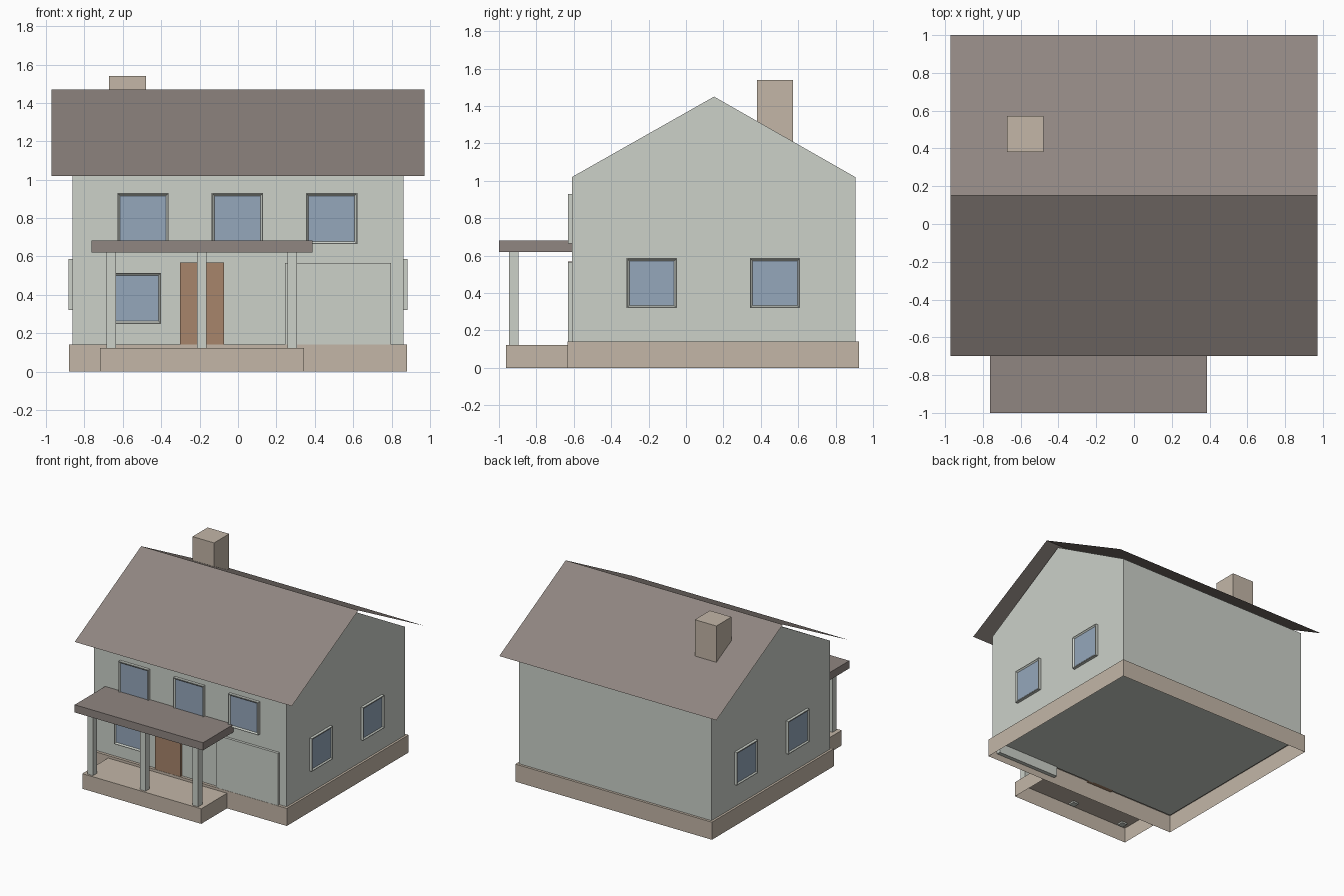
import bpy, bmesh
from mathutils import Matrix, Vector

cube = bpy.data.objects.get("Cube")
if cube:
    bpy.data.objects.remove(cube, do_unlink=True)


def material(name, rgb):
    linear = [((c / 255 + 0.055) / 1.055) ** 2.4 for c in rgb] + [1]
    mat = bpy.data.materials.new(name)
    mat.use_nodes = True
    mat.diffuse_color = linear
    shader = next(n for n in mat.node_tree.nodes if n.type == 'BSDF_PRINCIPLED')
    shader.inputs["Base Color"].default_value = linear
    shader.inputs["Roughness"].default_value = 0.9
    return mat


SIDING = material("pale green siding", (204, 209, 201))
STONE = material("tan stone", (195, 182, 167))
ROOFING = material("brown grey roofing", (144, 134, 129))
GLASS = material("blue glass", (149, 167, 187))
WOOD = material("brown wood", (167, 133, 107))


def finish(name, bm, *mats):
    mesh = bpy.data.meshes.new(name)
    bm.to_mesh(mesh)
    bm.free()
    for mat in mats:
        mesh.materials.append(mat)
    obj = bpy.data.objects.new(name, mesh)
    bpy.context.collection.objects.link(obj)
    return obj


def box_mesh(x, y, z):
    """Box spanning the given (low, high) ranges."""
    bm = bmesh.new()
    size = [b - a for a, b in (x, y, z)]
    centre = [(a + b) / 2 for a, b in (x, y, z)]
    bmesh.ops.create_cube(bm, size=1, matrix=Matrix.Translation(centre) @ Matrix.Diagonal((*size, 1)))
    return bm


def box(name, x, y, z, mat, open_bottom=False):
    bm = box_mesh(x, y, z)
    if open_bottom:
        bm.normal_update()
        under = [f for f in bm.faces if f.normal.z < -0.9]
        bmesh.ops.delete(bm, geom=under, context='FACES')
    return finish(name, bm, mat)


def extrude_x(name, profile, half, mat, closed):
    """Sweep a (y, z) profile along x."""
    bm = bmesh.new()
    verts = [bm.verts.new((-half, y, z)) for y, z in profile]
    if closed:
        geom = [bm.faces.new(verts)]
    else:
        geom = [bm.edges.new(pair) for pair in zip(verts, verts[1:])]
    kept = bmesh.ops.extrude_face_region(bm, geom=geom, use_keep_orig=True) if closed \
        else bmesh.ops.extrude_edge_only(bm, edges=geom)
    moved = [v for v in kept["geom"] if isinstance(v, bmesh.types.BMVert)]
    bmesh.ops.translate(bm, verts=moved, vec=(2 * half, 0, 0))
    bmesh.ops.recalc_face_normals(bm, faces=bm.faces)
    if not closed and sum(f.normal.z for f in bm.faces) < 0:
        bmesh.ops.reverse_faces(bm, faces=bm.faces)
    return finish(name, bm, mat)


def window(name, location, turn=0):
    """Raised frame facing -y before turning, with a recessed pane."""
    bm = box_mesh((-0.134, 0.134), (-0.022, 0.02), (-0.133, 0.133))
    bm.normal_update()
    front = min(bm.faces, key=lambda f: f.calc_center_median().y)
    bmesh.ops.inset_region(bm, faces=[front], thickness=0.006, depth=0)
    bmesh.ops.inset_region(bm, faces=[front], thickness=0.014, depth=0)
    bmesh.ops.translate(bm, verts=front.verts, vec=(0, 0.009, 0))
    front.material_index = 1
    obj = finish(name, bm, SIDING, GLASS)
    obj.matrix_world = Matrix.Translation(Vector(location)) @ Matrix.Rotation(turn, 4, 'Z')


# House body and base
extrude_x("house_walls", [(-0.61, 0.13), (0.905, 0.13), (0.905, 1.02), (0.15, 1.45), (-0.61, 1.02)],
          0.862, SIDING, True)
box("foundation", (-0.88, 0.88), (-0.633, 0.925), (0, 0.142), STONE, True)

# Thin gable roof and chimney
extrude_x("main_roof", [(-0.7, 1.02), (0.15, 1.47), (1.0, 1.02)], 0.972, ROOFING, False)
box("chimney", (-0.673, -0.48), (0.38, 0.573), (1.15, 1.54), STONE)

# Porch
box("porch_deck", (-0.72, 0.345), (-0.963, -0.633), (0, 0.122), STONE, True)
box("porch_roof", (-0.762, 0.387), (-1.0, -0.6), (0.62, 0.682), ROOFING)
for i, x in enumerate((-0.66, -0.189, 0.282)):
    box(f"porch_column_{i + 1}", (x - 0.025, x + 0.025), (-0.947, -0.895), (0.11, 0.63), SIDING)

# Doors
box("front_door", (-0.303, -0.073), (-0.631, -0.6), (0.13, 0.568), WOOD)
box("garage_door", (0.245, 0.798), (-0.631, -0.6), (0.05, 0.565), SIDING)

# Front windows
for i, x in enumerate((-0.495, -0.003, 0.488)):
    window(f"upper_window_{i + 1}", (x, -0.61, 0.797))
window("lower_window", (-0.535, -0.61, 0.382))

# Side windows
for label, side in (("left", 1), ("right", -1)):
    for i, y in enumerate((-0.183, 0.475)):
        window(f"{label}_window_{i + 1}", (side * 0.862, y, 0.453), side * 1.5707963)
